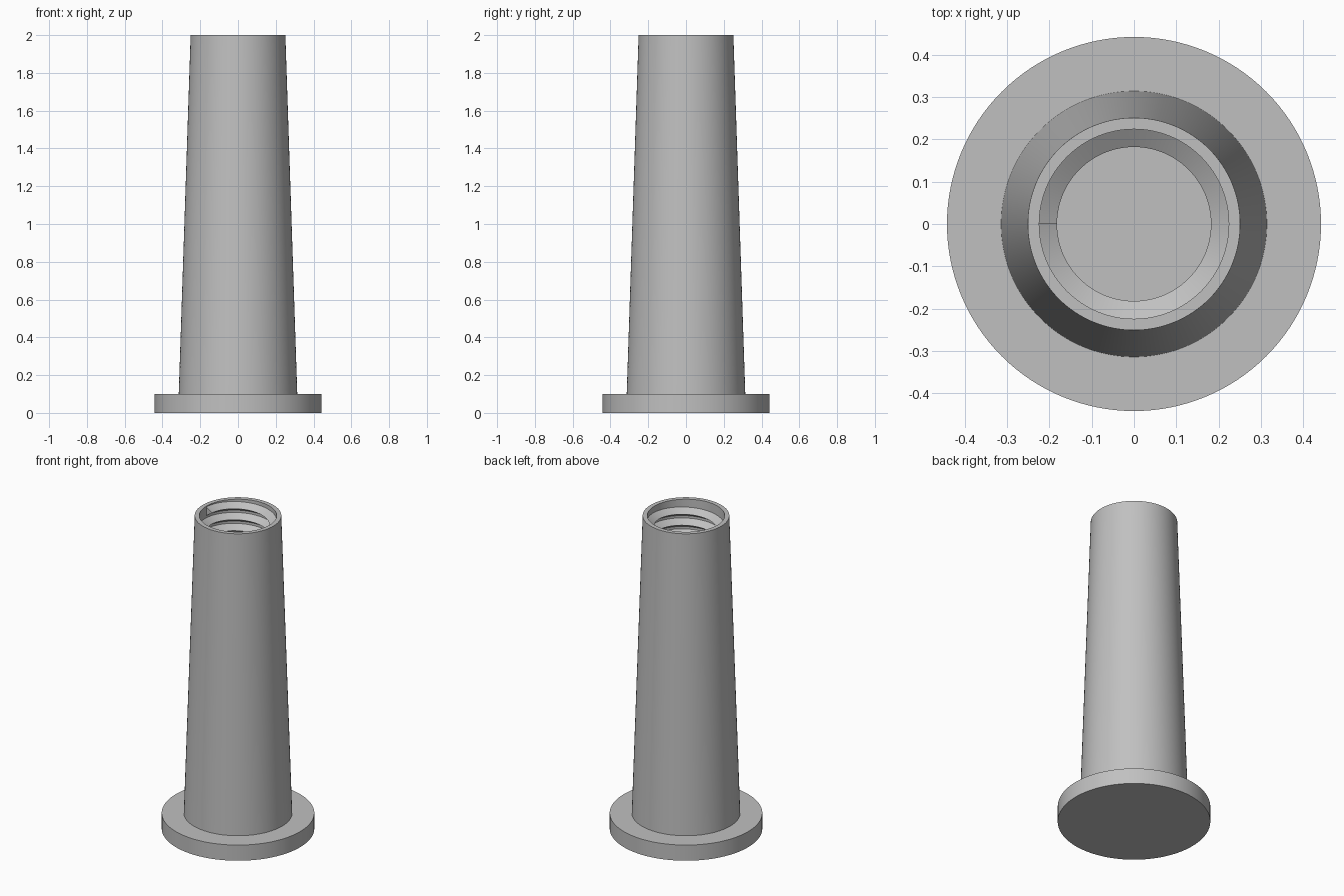
import bpy, bmesh, math

cube = bpy.data.objects.get("Cube")
if cube:
    bpy.data.objects.remove(cube, do_unlink=True)

SEG = 128
BORE_R, TIP_R = 0.224, 0.182
FLANGE_TOP, TOP = 0.1, 2.0

grey = bpy.data.materials.new("plain grey")
grey.use_nodes = True
colour = (0.53, 0.53, 0.53, 1)
grey.diffuse_color = colour
grey.node_tree.nodes["Principled BSDF"].inputs["Base Color"].default_value = colour


def finish(name, bm):
    bmesh.ops.recalc_face_normals(bm, faces=bm.faces)
    mesh = bpy.data.meshes.new(name)
    bm.to_mesh(mesh)
    bm.free()
    mesh.materials.append(grey)
    obj = bpy.data.objects.new(name, mesh)
    bpy.context.collection.objects.link(obj)
    bpy.ops.object.select_all(action='DESELECT')
    obj.select_set(True)
    bpy.context.view_layer.objects.active = obj
    bpy.ops.object.shade_smooth_by_angle(angle=math.radians(30))
    return obj


# Flanged tapered tube: one closed lathe profile with a blind bore
profile = [(0.442, 0), (0.442, FLANGE_TOP), (0.314, FLANGE_TOP),
           (0.251, TOP), (BORE_R, TOP), (BORE_R, FLANGE_TOP)]
bm = bmesh.new()
rings = [[bm.verts.new((r * math.cos(math.tau * i / SEG),
                        r * math.sin(math.tau * i / SEG), z))
          for i in range(SEG)] for r, z in profile]
for a, b in zip(rings, rings[1:]):
    for i in range(SEG):
        j = (i + 1) % SEG
        bm.faces.new((a[i], a[j], b[j], b[i]))
bm.faces.new(rings[0])
bm.faces.new(rings[-1])
finish("flanged_post", bm)

# Internal screw thread: triangular ridge winding down the bore
PITCH, BASE = 0.07, 0.06
STEPS = 96
turns = int((TOP - FLANGE_TOP - BASE) / PITCH)
section = [(BORE_R + 0.004, 0), (TIP_R, -BASE / 2), (BORE_R + 0.004, -BASE)]
bm = bmesh.new()
previous = None
for k in range(turns * STEPS + 1):
    angle = math.pi - math.tau * k / STEPS
    drop = PITCH * k / STEPS + 0.002
    ring = [bm.verts.new((r * math.cos(angle), r * math.sin(angle), TOP - drop + z))
            for r, z in section]
    if previous:
        for i in range(3):
            j = (i + 1) % 3
            bm.faces.new((previous[i], previous[j], ring[j], ring[i]))
    else:
        bm.faces.new(ring)
    previous = ring
bm.faces.new(previous)
finish("internal_thread", bm)
